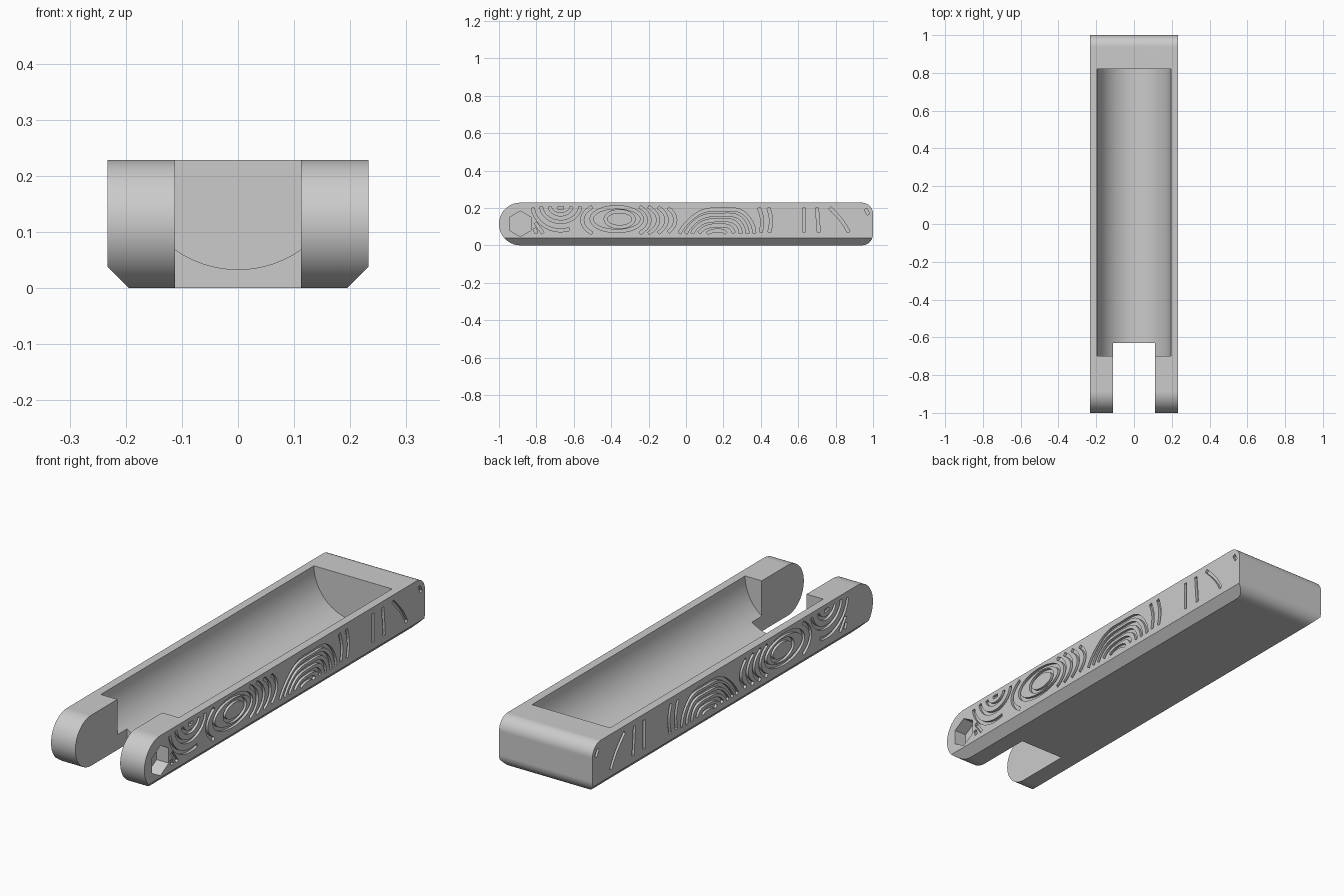
import bpy, bmesh
from math import sin, cos, pi
from mathutils import Matrix, Vector

if "Cube" in bpy.data.objects:
    bpy.data.objects.remove(bpy.data.objects["Cube"], do_unlink=True)

WIDTH, HEIGHT = 0.233, 0.228      # half width, full height
PIVOT_Y, PIVOT_Z = -0.886, 0.115

grey = bpy.data.materials.new("plain grey")
grey.use_nodes = True
grey.diffuse_color = (0.6, 0.6, 0.6, 1)
grey.node_tree.nodes["Principled BSDF"].inputs["Base Color"].default_value = (0.6, 0.6, 0.6, 1)


def finish(name, bm):
    bmesh.ops.recalc_face_normals(bm, faces=bm.faces[:])
    mesh = bpy.data.meshes.new(name)
    bm.to_mesh(mesh)
    bm.free()
    mesh.materials.append(grey)
    obj = bpy.data.objects.new(name, mesh)
    bpy.context.scene.collection.objects.link(obj)
    return obj


def prism(name, outline, offset):
    """Closed solid between an outline of 3D points and its moved copy."""
    bm = bmesh.new()
    near = [bm.verts.new(p) for p in outline]
    far = [bm.verts.new(Vector(p) + Vector(offset)) for p in outline]
    bm.faces.new(near[::-1])
    bm.faces.new(far)
    for i in range(len(near)):
        bm.faces.new((near[i - 1], near[i], far[i], far[i - 1]))
    return finish(name, bm)


def box(name, low, high):
    corners = [(low[0], low[1]), (high[0], low[1]), (high[0], high[1]), (low[0], high[1])]
    return prism(name, [(x, y, low[2]) for x, y in corners], (0, 0, high[2] - low[2]))


def cylinder(name, radius, start, end, sides=64):
    start, end = Vector(start), Vector(end)
    axis = end - start
    bm = bmesh.new()
    bmesh.ops.create_cone(bm, cap_ends=True, segments=sides, radius1=radius,
                          radius2=radius, depth=axis.length)
    turn = axis.to_track_quat("Z", "Y").to_matrix().to_4x4()
    bm.transform(Matrix.Translation((start + end) / 2) @ turn)
    return finish(name, bm)


def arc(cy, cz, ry, rz, a0, a1, steps=32):
    angles = [a0 + (a1 - a0) * i / steps for i in range(steps + 1)]
    return [(cy + ry * cos(a), cz + rz * sin(a)) for a in angles]


def cut(target, cutter):
    """Subtract the cutter, taking the first solver that keeps the full length."""
    mod = target.modifiers.new("cut", "BOOLEAN")
    mod.operation, mod.object = "DIFFERENCE", cutter
    for solver in ("EXACT", "MANIFOLD"):
        mod.solver = solver
        graph = bpy.context.evaluated_depsgraph_get()
        result = bpy.data.meshes.new_from_object(target.evaluated_get(graph))
        ys = [v.co.y for v in result.vertices]
        if ys and max(ys) - min(ys) > 1.95:
            target.modifiers.remove(mod)
            target.data = result
            break
    else:
        target.modifiers.remove(mod)
    bpy.data.objects.remove(cutter, do_unlink=True)


# Side outline: round nose, filleted tail
half, fillet = HEIGHT / 2, 0.06
outline = (arc(-1 + half, half, half, half, pi / 2, 3 * pi / 2)
           + arc(1 - fillet, fillet, fillet, fillet, -pi / 2, 0, 12)
           + arc(1 - fillet, HEIGHT - fillet, fillet, fillet, 0, pi / 2, 12))
body = prism("handle_body", [(-WIDTH, y, z) for y, z in outline], (2 * WIDTH, 0, 0))

# Chamfer along the two lower long edges
for side in (-1, 1):
    corner = [(WIDTH - 0.048, -0.01), (WIDTH + 0.02, -0.01), (WIDTH + 0.02, 0.058)]
    cut(body, prism("chamfer_cutter", [(side * x, -1.1, z) for x, z in corner], (0, 2.2, 0)))

# Round-bottomed trough, fork slot and holes
cut(body, cylinder("trough_cutter", 0.195, (0, -0.70, HEIGHT), (0, 0.82, HEIGHT), 96))
cut(body, box("slot_cutter", (-0.112, -1.1, -0.1), (0.112, -0.63, 0.5)))
cut(body, cylinder("pivot_cutter", 0.034, (-0.4, PIVOT_Y, PIVOT_Z), (0.4, PIVOT_Y, PIVOT_Z), 40))
cut(body, cylinder("bolt_head_cutter", 0.066, (-0.4, PIVOT_Y, PIVOT_Z),
                   (0.06 - WIDTH, PIVOT_Y, PIVOT_Z), 48))
hexagon = [(PIVOT_Y + 0.068 * sin(i * pi / 3), PIVOT_Z + 0.068 * cos(i * pi / 3)) for i in range(6)]
cut(body, prism("nut_cutter", [(WIDTH - 0.06, y, z) for y, z in hexagon], (0.2, 0, 0)))
cut(body, cylinder("top_hole_cutter", 0.06, (0, 0.905, 0.14), (0, 0.905, 0.4), 48))
cut(body, cylinder("bottom_hole_cutter", 0.054, (0, 0.905, -0.1), (0, 0.905, 0.09), 48))

# Wood grain: centre lines in the side plane
paths = [
    arc(-0.37, 0.14, 0.135, 0.064, 0, 2 * pi, 48),
    arc(-0.355, 0.14, 0.075, 0.042, 0, 2 * pi),
    arc(-0.375, 0.135, 0.18, 0.1, pi / 2, 3 * pi / 2),
    arc(-0.67, 0.215, 0.15, 0.135, pi, 1.6 * pi),
]
for step in range(4):                                  # right-hand ripples
    paths.append(arc(-0.375, 0.135, 0.18 + 0.046 * step, 0.1 + 0.012 * step, -pi / 2, pi / 2))
for step in range(2):                                  # hanging bowls
    paths.append(arc(-0.67, 0.215, 0.06 + 0.045 * step, 0.05 + 0.04 * step, pi, 2 * pi))
for step in range(5):                                  # leaning arches
    hill = arc(0.16, 0.04, 0.06 + 0.036 * step, 0.045 + 0.028 * step, 0, pi)
    paths.append([(y + 0.25 * (z - 0.05), z + 0.006 * sin(30 * y)) for y, z in hill])


def streak(y0, z0, y1, z1, bow=0.0):
    ts = [i / 8 for i in range(9)]
    paths.append([(y0 + (y1 - y0) * t + bow * sin(pi * t), z0 + (z1 - z0) * t) for t in ts])


streak(0.39, 0.20, 0.40, 0.07, 0.012)
streak(0.44, 0.20, 0.445, 0.07, 0.012)
streak(0.63, 0.20, 0.63, 0.07)
streak(0.70, 0.20, 0.71, 0.07)
streak(0.77, 0.20, 0.87, 0.07, 0.01)
streak(0.96, 0.195, 0.975, 0.165)
streak(-0.805, 0.12, -0.765, 0.065)
streak(-0.81, 0.09, -0.80, 0.065)
streak(-0.685, 0.2, -0.655, 0.2)


def runs(path, low=0.062, high=0.207):
    """Split a path where it leaves the grain band."""
    run = []
    for point in path + [None]:
        if point and low <= point[1] <= high:
            run.append(Vector(point))
        else:
            if len(run) > 2:
                yield run
            run = []


def groove(run, side, width=0.008, depth=0.012):
    closed = (run[0] - run[-1]).length < 0.001
    if closed:
        run = run[:-1]
    bm = bmesh.new()
    n, rings = len(run), []
    for i, p in enumerate(run):
        before = run[i - 1] if i or closed else p
        after = run[(i + 1) % n] if i < n - 1 or closed else p
        along = (after - before).normalized()
        out = Vector((-along.y, along.x)) * width
        rings.append([bm.verts.new((side * x, q.x, q.y)) for x, q in
                      ((WIDTH - depth, p - out), (WIDTH - depth, p + out),
                       (WIDTH + depth, p + out), (WIDTH + depth, p - out))])
    for i in range(n if closed else n - 1):
        a, b = rings[i], rings[(i + 1) % n]
        for k in range(4):
            m = (k + 1) % 4
            bm.faces.new((a[k], a[m], b[m], b[k]))
    if not closed:
        bm.faces.new(rings[0])
        bm.faces.new(rings[-1][::-1])
    return finish("grain_cutter", bm)


for side in (-1, 1):
    for path in paths:
        for run in runs(path):
            cut(body, groove(run, side))

# Smooth rounds, crisp edges
bpy.ops.object.select_all(action="DESELECT")
body.select_set(True)
bpy.context.view_layer.objects.active = body
bpy.ops.object.shade_smooth_by_angle(angle=pi / 6)
weighted = body.modifiers.new("even_shading", "WEIGHTED_NORMAL")
weighted.keep_sharp = True
